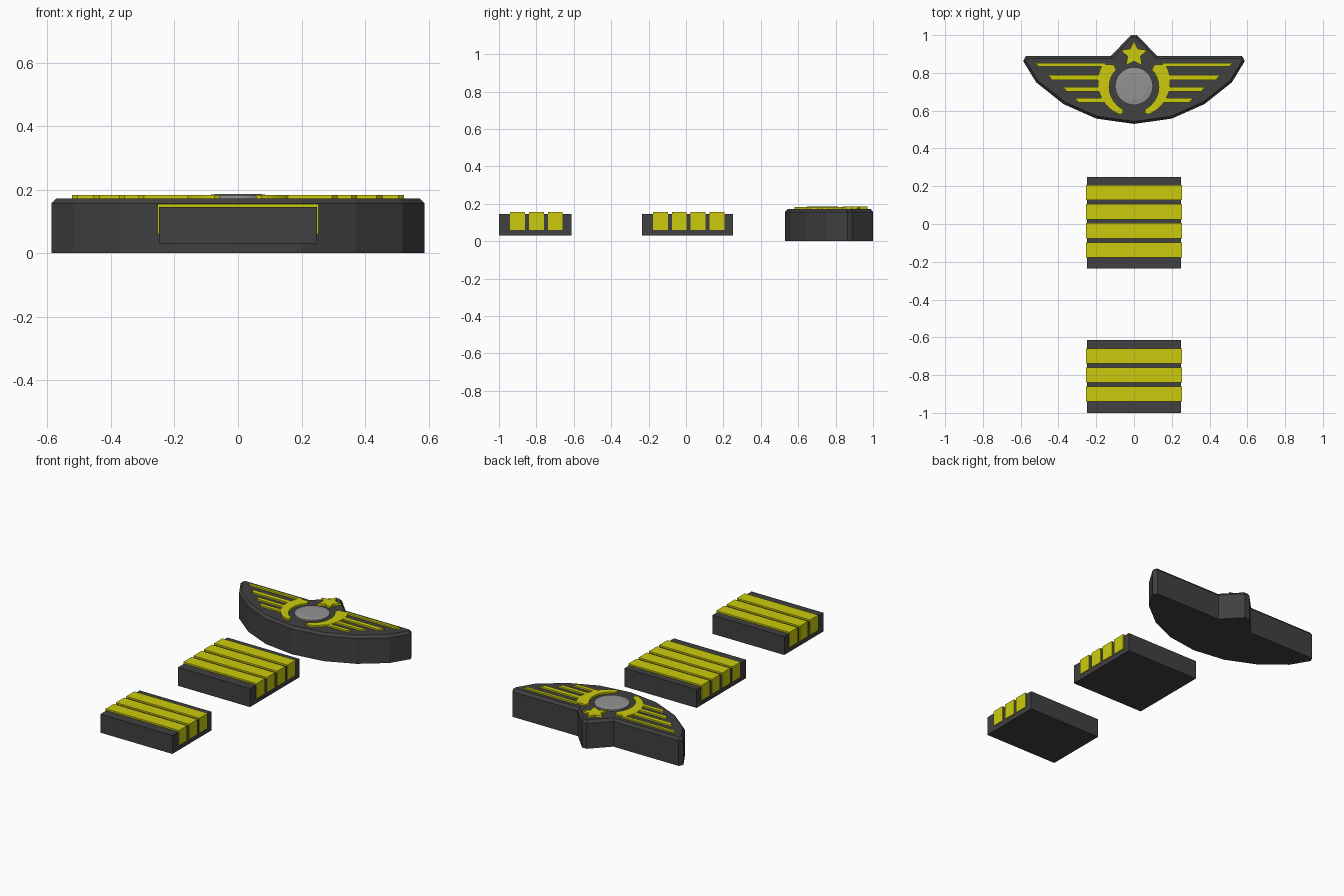
import bpy, bmesh
from math import sin, cos, radians, pi

cube = bpy.data.objects.get("Cube")
if cube:
    bpy.data.objects.remove(cube)


def material(name, rgb):
    m = bpy.data.materials.new(name)
    m.use_nodes = True
    m.diffuse_color = (*rgb, 1)
    m.node_tree.nodes["Principled BSDF"].inputs["Base Color"].default_value = (*rgb, 1)
    return m


DARK = material("charcoal", (0.052, 0.052, 0.052))
GOLD = material("gold yellow", (0.6, 0.6, 0.004))
GREY = material("light grey", (0.29, 0.29, 0.29))


def prism(name, outline, z0, z1, mat, chamfer=0.0, rise=0.0):
    """Extrude a flat outline, with an optional chamfered top rim."""
    bm = bmesh.new()
    base = bm.faces.new([bm.verts.new((x, y, z0)) for x, y in outline])
    top = bmesh.ops.extrude_face_region(bm, geom=[base], use_keep_orig=True)["geom"]
    bmesh.ops.translate(bm, vec=(0, 0, z1 - z0),
                        verts=[g for g in top if isinstance(g, bmesh.types.BMVert)])
    bmesh.ops.recalc_face_normals(bm, faces=bm.faces)
    if chamfer:
        lid = max(bm.faces, key=lambda f: f.calc_center_median().z)
        bmesh.ops.inset_region(bm, faces=[lid], thickness=chamfer, use_even_offset=True)
        for v in lid.verts:
            v.co.z = z1 + rise
    mesh = bpy.data.meshes.new(name)
    bm.to_mesh(mesh)
    bm.free()
    mesh.materials.append(mat)
    ob = bpy.data.objects.new(name, mesh)
    bpy.context.collection.objects.link(ob)
    return ob


def rect(x, y0, y1):
    return [(-x, y0), (x, y0), (x, y1), (-x, y1)]


def polar(r, deg):
    return r * cos(radians(deg)), 0.73 + r * sin(radians(deg))


# Striped rank blocks
for label, y0, y1, first, count in (("front", -1.0, -0.613, -0.941, 3),
                                    ("middle", -0.236, 0.25, -0.177, 4)):
    prism(label + "_block", rect(0.248, y0, y1), 0.03, 0.145, DARK)
    for i in range(count):
        y = first + i * 0.101
        prism(f"{label}_stripe_{i + 1}", rect(0.253, y, y + 0.08), 0.06, 0.155, GOLD)

# Winged badge body
half = [(0.016, 1.0), (0.122, 0.89), (0.572, 0.89), (0.587, 0.863),
        (0.518, 0.75), (0.373, 0.635), (0.2, 0.558)]
outline = half + [(0, 0.53)] + [(-x, y) for x, y in reversed(half)]
prism("badge_body", outline, 0, 0.157, DARK, 0.013, 0.016)

# Feather bars and curved laurels, mirrored on both sides
bars = [(0.835, 0.853, 0.505, 0.523), (0.762, 0.79, 0.435, 0.455),
        (0.702, 0.726, 0.357, 0.375), (0.644, 0.667, 0.295, 0.313)]
for side, s in (("left", 1), ("right", -1)):
    for i, (y0, y1, low, high) in enumerate(bars):
        pts = [(0.15, y0), (low, y0), (high, y1), (0.15, y1)]
        prism(f"{side}_feather_{i + 1}", [(s * x, y) for x, y in pts], 0.17, 0.183, GOLD)
    steps = 14
    outer, inner = [], []
    for i in range(steps + 1):
        t = i / steps
        outer.append(polar(0.203 - 0.036 * t, 34 - 98 * t))
        inner.append(polar(0.128 + 0.008 * t, 42 - 106 * t))
    tip = polar(0.152, -68)
    pts = [(0.105, 0.843)] + outer + [tip] + inner[::-1]
    prism(f"{side}_laurel", [(s * x, y) for x, y in pts], 0.17, 0.1835, GOLD)

# Central disc and star
disc = [polar(0.1, 360 * i / 32) for i in range(32)]
prism("centre_disc", disc, 0.17, 0.182, GREY, 0.03, 0.004)
star = []
for i in range(10):
    r = 0.036 if i % 2 else 0.072
    a = pi / 2 + i * pi / 5
    star.append((r * cos(a), 0.898 + r * sin(a)))
prism("star", star, 0.17, 0.186, GOLD)
